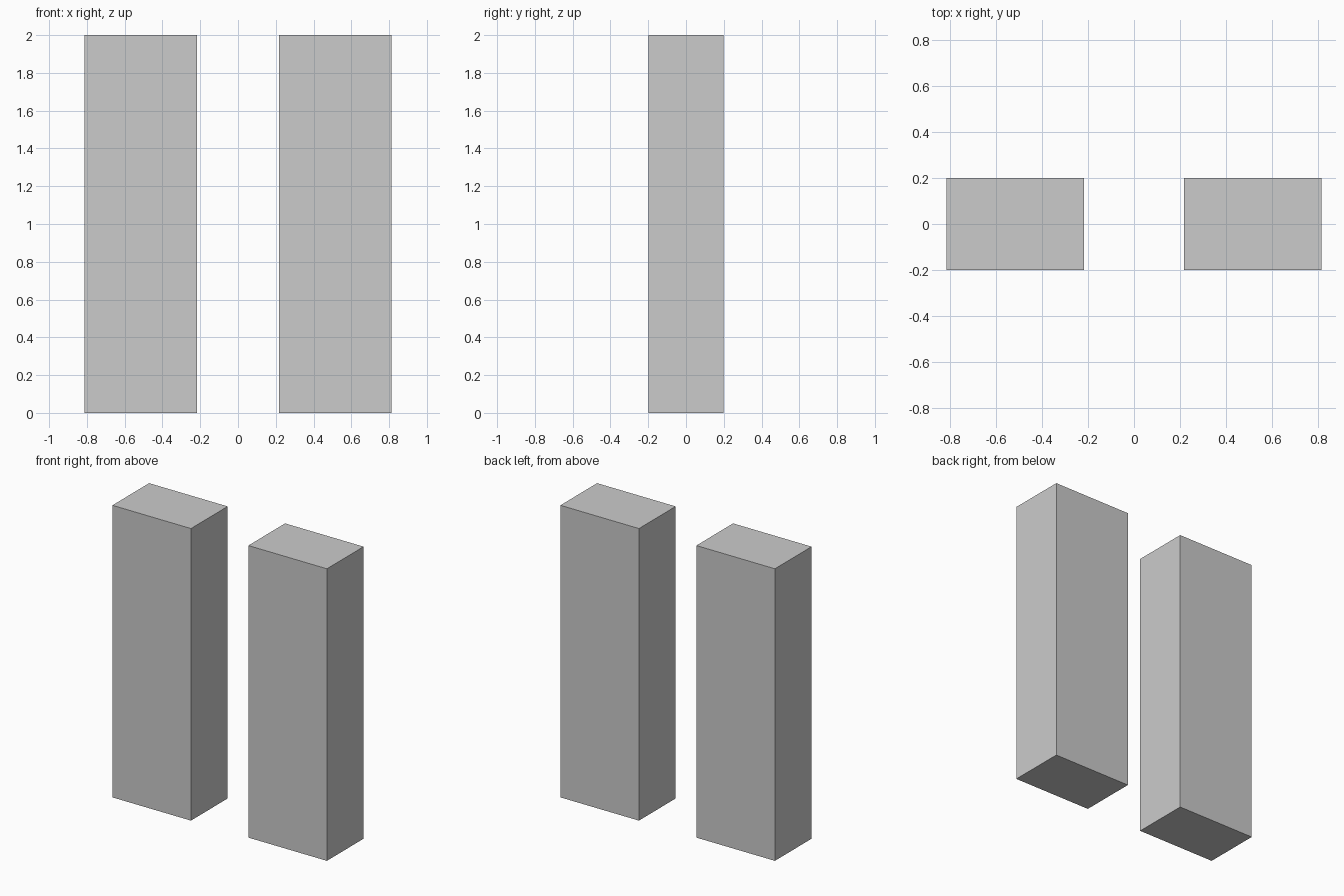
import bpy

if "Cube" in bpy.data.objects:
    bpy.data.objects.remove(bpy.data.objects["Cube"])

WIDTH, DEPTH, HEIGHT = 0.595, 0.397, 2.0
OFFSET = 0.515  # pillar centre distance from x = 0


def add_box(name, location, size):
    bpy.ops.mesh.primitive_cube_add(size=1, location=location)
    box = bpy.context.object
    box.name = name
    box.scale = size
    bpy.ops.object.transform_apply(location=False, rotation=False, scale=True)
    return box


# Two matching upright pillars, mirrored about x = 0
for name, side in (("left_pillar", -1), ("right_pillar", 1)):
    add_box(name, (side * OFFSET, 0, HEIGHT / 2), (WIDTH, DEPTH, HEIGHT))
